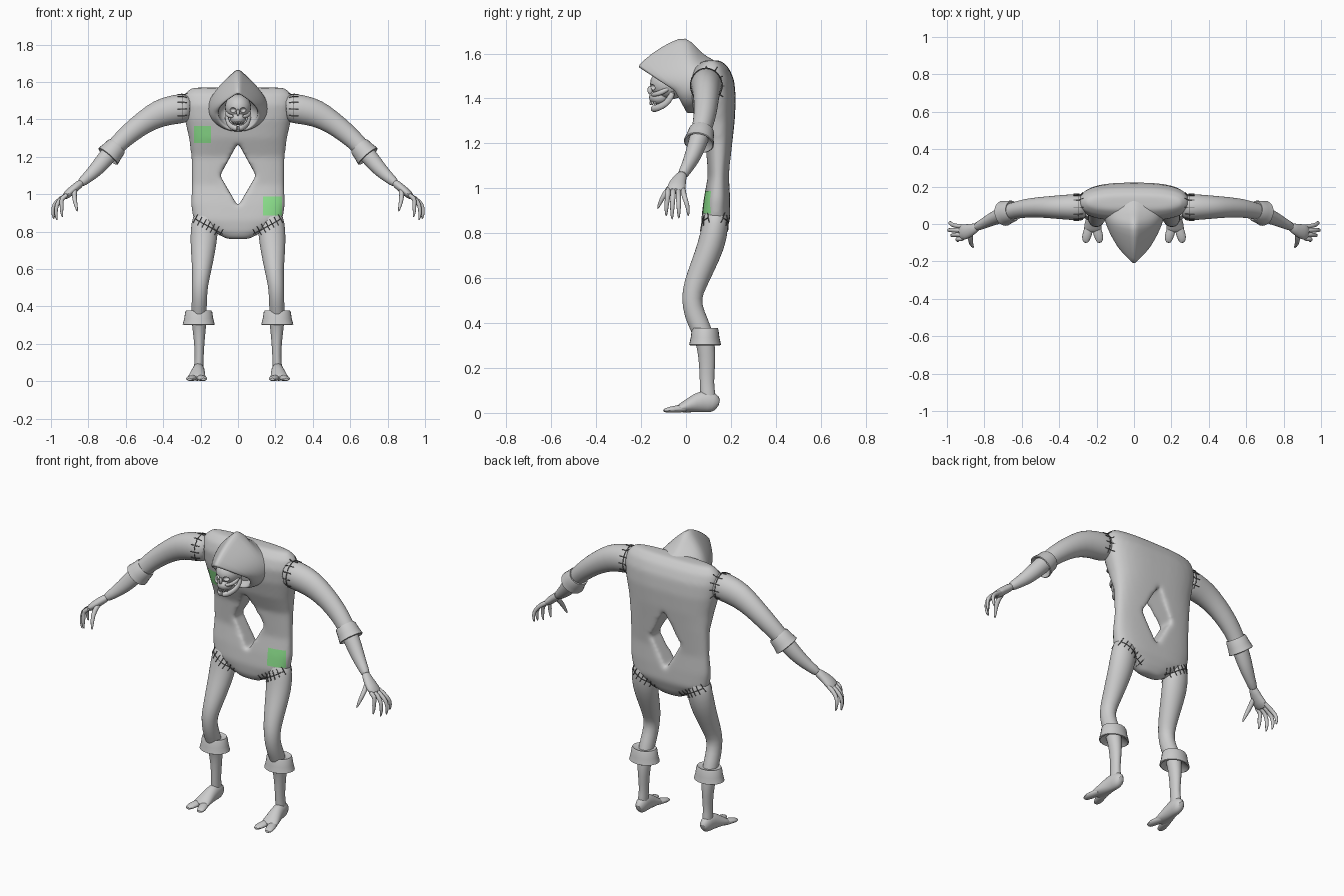
import bpy, bmesh, math
from math import sin, cos, pi
from mathutils import Vector as V
from mathutils.bvhtree import BVHTree

if "Cube" in bpy.data.objects:
    bpy.data.objects.remove(bpy.data.objects["Cube"])


def material(name, rgb):
    m = bpy.data.materials.new(name)
    m.use_nodes = True
    m.diffuse_color = (*rgb, 1)
    m.node_tree.nodes["Principled BSDF"].inputs["Base Color"].default_value = (*rgb, 1)
    return m


GREY = material("cloth_grey", (0.6, 0.6, 0.6))
GREEN = material("patch_green", (0.3, 0.85, 0.3))
DARK = material("thread_dark", (0.12, 0.12, 0.12))
made = []


def add(name, bm, mat=GREY, mirror=False, subsurf=0):
    bmesh.ops.recalc_face_normals(bm, faces=bm.faces[:])
    me = bpy.data.meshes.new(name)
    bm.to_mesh(me)
    bm.free()
    me.materials.append(mat)
    ob = bpy.data.objects.new(name, me)
    bpy.context.collection.objects.link(ob)
    made.append(ob)
    if mirror:
        ob.modifiers.new("Mirror", "MIRROR").use_mirror_merge = False
    if subsurf:
        s = ob.modifiers.new("Subsurf", "SUBSURF")
        s.levels = s.render_levels = subsurf
    return ob


def loft(bm, rings):
    """Skin a list of equal closed rings and cap both ends."""
    vs = [[bm.verts.new(p) for p in r] for r in rings]
    n = len(vs[0])
    for a, b in zip(vs, vs[1:]):
        for i in range(n):
            bm.faces.new((a[i], a[(i + 1) % n], b[(i + 1) % n], b[i]))
    bm.faces.new(vs[0])
    bm.faces.new(vs[-1])


def tube(bm, stations, sides=12, ref=V((0, 1, 0))):
    """Elliptical tube through stations (x, y, z, radius a, radius b)."""
    pts = [V(s[:3]) for s in stations]
    rings = []
    for i, s in enumerate(stations):
        t = (pts[min(i + 1, len(pts) - 1)] - pts[max(i - 1, 0)]).normalized()
        a = ref.cross(t).normalized()
        b = t.cross(a)
        rings.append([pts[i] + a * s[3] * cos(k * 2 * pi / sides)
                      + b * s[4] * sin(k * 2 * pi / sides) for k in range(sides)])
    loft(bm, rings)


def ball(bm, centre, radii, seg=20):
    r = bmesh.ops.create_uvsphere(bm, u_segments=seg, v_segments=seg // 2, radius=1)
    for v in r["verts"]:
        v.co = V(centre) + V([c * s for c, s in zip(v.co, radii)])


def bake(ob):
    """Replace the mesh by its modified result."""
    dg = bpy.context.evaluated_depsgraph_get()
    me = bpy.data.meshes.new_from_object(ob.evaluated_get(dg))
    ob.modifiers.clear()
    ob.data = me


def cut(ob, bm, name):
    tool = add(name, bm)
    made.remove(tool)
    tool.hide_render = True
    mod = ob.modifiers.new("Cut", "BOOLEAN")
    mod.operation, mod.object, mod.solver = "DIFFERENCE", tool, "EXACT"
    return tool


# Torso: stacked rounded sections (z, half width, front y, back y)
sections = [(.76, .06, .095, .15), (.80, .135, .075, .175), (.86, .238, .068, .197),
            (.95, .253, .078, .197), (1.05, .248, .095, .193), (1.2, .25, .085, .207),
            (1.3, .262, .045, .217), (1.4, .285, .02, .222), (1.48, .297, .015, .215),
            (1.535, .288, .035, .192), (1.57, .25, .075, .155)]
rings = []
for z, w, f, b in sections:
    ring = []
    for k in range(40):
        c, s = cos(k * pi / 20), sin(k * pi / 20)
        ring.append((w * math.copysign(abs(c) ** .75, c),
                     (f + b) / 2 + (b - f) / 2 * math.copysign(abs(s) ** .75, s), z))
    rings.append(ring)
bm = bmesh.new()
loft(bm, rings)
torso = add("torso", bm)

# Diamond opening through the belly
bm = bmesh.new()
loft(bm, [[(x, y, z) for x, z in ((0, .935), (.096, 1.1), (0, 1.275), (-.096, 1.1))]
          for y in (-.5, .5)])
tool = cut(torso, bm, "belly_cutter")
mod = torso.modifiers.new("Remesh", "REMESH")
mod.mode, mod.voxel_size = "VOXEL", .011
mod = torso.modifiers.new("Smooth", "SMOOTH")
mod.factor, mod.iterations = .5, 12
bake(torso)
bpy.data.objects.remove(tool)

# Arms
bm = bmesh.new()
tube(bm, [(.25, .09, 1.455, .065, .06), (.29, .09, 1.46, .08, .073), (.34, .09, 1.453, .08, .07),
          (.42, .09, 1.435, .076, .063), (.5, .09, 1.388, .062, .056), (.58, .085, 1.327, .056, .051),
          (.65, .07, 1.262, .048, .045), (.71, .048, 1.19, .046, .042), (.76, .025, 1.13, .04, .036),
          (.81, .0, 1.085, .029, .026), (.85, -.02, 1.052, .024, .025)], 16)
arms = add("arms", bm, mirror=True, subsurf=1)

# Hands: palm, four curled fingers and a thumb
bm = bmesh.new()
tube(bm, [(.83, -.011, 1.068, .022, .023), (.865, -.03, 1.04, .023, .031),
          (.9, -.042, 1.01, .024, .044), (.935, -.047, .98, .018, .044)])
for y, ty, x, z in ((-.08, -.088, .945, .88), (-.057, -.062, .975, .865),
                    (-.034, -.032, .992, .87), (-.012, .01, .985, .88)):
    tube(bm, [(.905, y, 1.002, .014, .013), (.948, y, .977, .014, .013),
              (x - .004, (y + ty) / 2, .945, .012, .012),
              (x, ty, z + .03, .01, .01), (x - .008, ty, z - .006, .004, .004)], 8)
tube(bm, [(.868, -.035, 1.035, .015, .016), (.878, -.08, .995, .015, .015),
          (.87, -.108, .955, .012, .012), (.858, -.128, .905, .005, .005)], 8)
add("hands", bm, mirror=True, subsurf=1)

# Legs
bm = bmesh.new()
tube(bm, [(.172, .135, .91, .06, .05), (.178, .132, .84, .075, .061), (.184, .115, .75, .073, .062),
          (.19, .073, .65, .06, .056), (.196, .04, .57, .049, .052), (.204, .023, .51, .043, .045),
          (.206, .036, .44, .041, .047), (.209, .07, .37, .042, .046), (.208, .09, .3, .039, .042),
          (.207, .095, .22, .029, .037), (.207, .092, .13, .023, .031), (.21, .098, .08, .027, .035),
          (.21, .1, .03, .025, .035)], 16)
legs = add("legs", bm, mirror=True, subsurf=1)

# Feet: heel to instep, then two splayed toes
bm = bmesh.new()
X = V((1, 0, 0))
tube(bm, [(.209, .147, .035, .022, .016), (.209, .125, .048, .048, .033), (.211, .07, .053, .052, .034),
          (.217, .02, .035, .035, .043), (.221, -.025, .021, .02, .05),
          (.221, -.045, .015, .012, .044)], 14, X)
for x0, x1 in ((.2, .184), (.242, .258)):
    tube(bm, [(x0, .01, .02, .016, .02), (x0, -.035, .018, .018, .027),
              (x1, -.075, .014, .014, .026), (x1, -.103, .009, .007, .014)], 10, X)
add("feet", bm, mirror=True, subsurf=1)


# Flared cuffs, with the rim turned inward
def cuff(name, centre, axis, sx, sy):
    axis = V(axis).normalized()
    a = V((0, 1, 0)).cross(axis).normalized()
    b = axis.cross(a)
    rings = [[V(centre) + axis * h + (a * sx * cos(k * pi / 12) + b * sy * sin(k * pi / 12)) * r
              for k in range(24)]
             for r, h in ((.55, .004), (.78, -.003), (.84, .006), (.9, .04), (1, .072), (.93, .075), (.55, .05))]
    bm = bmesh.new()
    loft(bm, rings)
    add(name, bm, mirror=True)


cuff("knee_cuffs", (.21, .085, .376), (0, 0, -1), .086, .071)
cuff("elbow_cuffs", (.648, .07, 1.257), (.62, -.17, -.72), .068, .068)


# Hood: pointed arch rings (apex y z, side x y z, bottom y z)
def arch(ay, az, sx, sy, sz, by, bz, n=9):
    right = []
    for k in range(n):
        t = k / n
        right.append((sx * sin(t * pi / 2), ay + (sy - ay) * t, az + (sz - az) * t))
    for k in range(n):
        t = k / n * pi / 2
        right.append((sx * cos(t), sy + (by - sy) * sin(t), sz + (bz - sz) * sin(t)))
    left = [(-x, y, z) for x, y, z in reversed(right[1:])]
    return [V(p) for p in right + [(0, by, bz)] + left]


bm = bmesh.new()
loft(bm, [arch(.19, 1.52, .14, .17, 1.47, .16, 1.42), arch(.14, 1.567, .18, .13, 1.5, .12, 1.4),
          arch(.09, 1.59, .175, .09, 1.485, .1, 1.36), arch(.05, 1.627, .165, .06, 1.465, .06, 1.34),
          arch(0, 1.69, .158, .025, 1.455, .035, 1.335), arch(-.075, 1.658, .15, .0, 1.445, .025, 1.335),
          arch(-.155, 1.61, .135, -.03, 1.435, .01, 1.335), arch(-.225, 1.547, .112, -.055, 1.435, .0, 1.337),
          arch(-.215, 1.535, .103, -.05, 1.435, .005, 1.348), arch(-.1, 1.56, .105, -.01, 1.44, .02, 1.36),
          arch(-.01, 1.57, .08, .03, 1.45, .04, 1.38)])
hood = add("hood", bm, subsurf=1)

# Skull with sunken eyes
bm = bmesh.new()
ball(bm, (0, -.075, 1.465), (.07, .085, .07), 24)
skull = add("skull", bm)
bm = bmesh.new()
for s in (-1, 1):
    ball(bm, (s * .029, -.155, 1.45), (.019, .025, .014), 12)
tool = cut(skull, bm, "socket_cutter")
bake(skull)
bpy.data.objects.remove(tool)

# Face: muzzle, cheekbones, lower jaw
bm = bmesh.new()
ball(bm, (0, -.12, 1.405), (.043, .045, .034), 16)
ball(bm, (0, -.16, 1.437), (.008, .012, .02), 10)
add("upper_jaw", bm)
bm = bmesh.new()
tube(bm, [(.058, -.07, 1.45, .01, .01), (.063, -.105, 1.427, .011, .013),
          (.047, -.14, 1.418, .01, .012), (.02, -.155, 1.415, .006, .007)], 8, V((0, 0, 1)))
tube(bm, [(.06, -.055, 1.435, .01, .014), (.058, -.075, 1.39, .011, .016),
          (.043, -.105, 1.366, .012, .017), (.022, -.14, 1.354, .015, .017),
          (-.002, -.15, 1.353, .015, .017)], 8, V((0, 0, 1)))
add("cheeks_and_lower_jaw", bm, mirror=True, subsurf=1)
bm = bmesh.new()
for k in range(-3, 4):
    ball(bm, (k * .009, -.158 + .0022 * k * k, 1.38), (.004, .005, .009), 8)
add("teeth", bm)

# Surface probe used by patches and thread
dg = bpy.context.evaluated_depsgraph_get()
trees = [BVHTree.FromObject(o, dg) for o in (torso, arms, legs)]


def probe(start, direction):
    hits = [h for h in (t.ray_cast(V(start), V(direction)) for t in trees) if h[0]]
    return min(hits, key=lambda h: h[3])[0] - V(direction).normalized() * .002 if hits else None


# Green patches laid over the cloth
for name, cx, cz, size in (("chest_patch", -.19, 1.32, .092), ("hip_patch", .185, .937, .1)):
    bm = bmesh.new()
    bmesh.ops.create_grid(bm, x_segments=12, y_segments=12, size=size / 2)
    for v in bm.verts:
        v.co = probe((cx + v.co.x, -1, cz + v.co.y), (0, 1, 0))
    add(name, bm, GREEN)


# Sewn seams: thread line plus cross stitches
def thread(bm, pts, r=.0025):
    pts = [p for p in pts if p]
    if len(pts) > 1:
        tube(bm, [(*p, r, r) for p in pts], 5, V((.31, .52, .79)))


def hip(x, z, side):
    return probe((x, side, z), (0, -side, 0))


bm = bmesh.new()
for side in (-1, 1):
    thread(bm, [hip(.08 + .16 * k / 12, .785 + .09 * k / 12, side) for k in range(13)])
    for k in range(7):
        x, z = .09 + .023 * k, .792 + .013 * k
        thread(bm, [hip(x + .012 * t, z - .022 * t, side) for t in (-1, -.5, 0, .5, 1)])
add("hip_stitches", bm, DARK, mirror=True)


def shoulder(x, ang):
    d = V((0, cos(ang), sin(ang)))
    return probe(V((x, .09, 1.46)) + d * .4, -d)


bm = bmesh.new()
start, end = math.radians(-50), math.radians(230)
thread(bm, [shoulder(.298, start + (end - start) * k / 30) for k in range(31)])
for k in range(9):
    ang = start + (end - start) * (k + .5) / 9
    thread(bm, [shoulder(.298 + .026 * t, ang) for t in (-1, -.5, 0, .5, 1)])
add("shoulder_stitches", bm, DARK, mirror=True)

# Smooth shading with crisp rims; the hood stays soft except at its rim
bpy.ops.object.select_all(action="DESELECT")
for ob in made:
    ob.select_set(ob != hood)
bpy.context.view_layer.objects.active = torso
bpy.ops.object.shade_smooth_by_angle(angle=math.radians(50))
for p in hood.data.polygons:
    p.use_smooth = True
